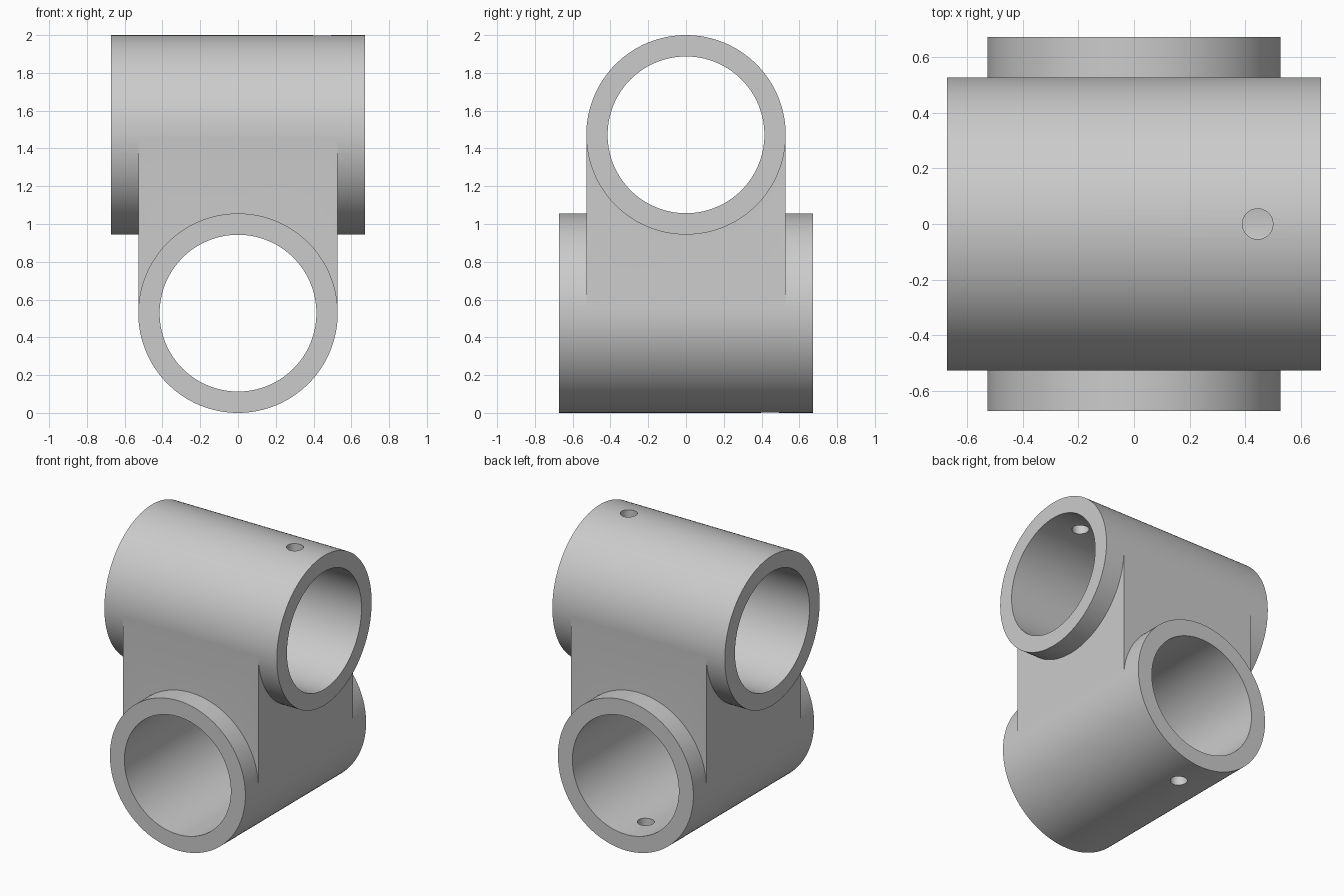
import bpy
from math import pi

cube = bpy.data.objects.get("Cube")
if cube:
    bpy.data.objects.remove(cube, do_unlink=True)

R, BORE, HALF = 0.528, 0.415, 0.672      # tube radii and half length
LOW, HIGH = R, 2 - R                     # tube axis heights
PIN, PIN_POS = 0.055, 0.445              # set-screw hole radius and offset
ALONG_X, ALONG_Y, UP = (0, pi / 2, 0), (pi / 2, 0, 0), (0, 0, 0)

grey = bpy.data.materials.new("light grey")
grey.use_nodes = True
grey.diffuse_color = (0.6, 0.6, 0.6, 1)
grey.node_tree.nodes["Principled BSDF"].inputs["Base Color"].default_value = (0.6, 0.6, 0.6, 1)


def cylinder(name, radius, length, loc, rot, sides=128):
    bpy.ops.mesh.primitive_cylinder_add(vertices=sides, radius=radius, depth=length,
                                        location=loc, rotation=rot)
    ob = bpy.context.object
    ob.name = name
    return ob


def combine(target, other, operation):
    other.hide_render = True
    mod = target.modifiers.new(operation.title(), 'BOOLEAN')
    mod.operation, mod.object, mod.solver = operation, other, 'EXACT'
    bpy.context.view_layer.objects.active = target
    bpy.ops.object.modifier_apply(modifier=mod.name)
    bpy.data.objects.remove(other, do_unlink=True)


# Square web joining the two crossed tubes
bpy.ops.mesh.primitive_cube_add(size=1, location=(0, 0, 1))
body = bpy.context.object
body.name = "crossed_tube_connector"
body.scale = (2 * R - 0.002, 2 * R - 0.002, HIGH - LOW)
bpy.ops.object.transform_apply(location=True, rotation=True, scale=True)

# Outer tubes
tubes = (((0, 0, HIGH), ALONG_X), ((0, 0, LOW), ALONG_Y))
for loc, rot in tubes:
    combine(body, cylinder("tube", R, 2 * HALF, loc, rot), 'UNION')

# Bores
for loc, rot in tubes:
    combine(body, cylinder("bore", BORE, 3 * HALF, loc, rot), 'DIFFERENCE')

# Set-screw holes through the top and bottom walls
for loc in ((PIN_POS, 0, 2 - 0.06), (0, PIN_POS, 0.06)):
    combine(body, cylinder("screw_hole", PIN, 0.3, loc, UP, 32), 'DIFFERENCE')

body.data.materials.clear()
body.data.materials.append(grey)
for face in body.data.polygons:
    face.material_index = 0

bpy.ops.object.select_all(action='DESELECT')
body.select_set(True)
bpy.context.view_layer.objects.active = body
bpy.ops.object.shade_smooth_by_angle(angle=pi / 6)
